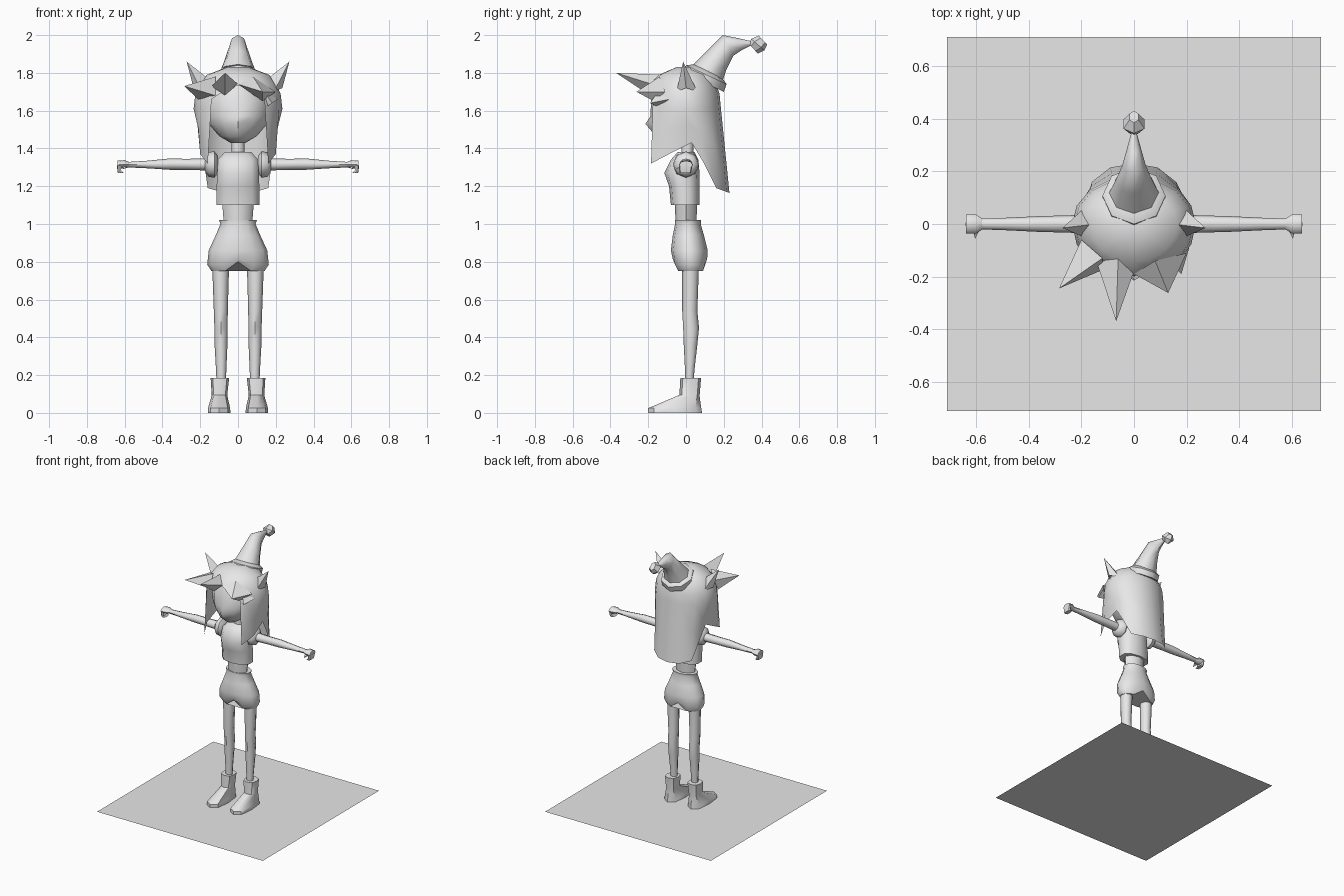
import bpy, bmesh, math
from mathutils import Vector

grey = bpy.data.materials.new("plain_grey")
grey.diffuse_color = (0.8, 0.8, 0.8, 1)


def make(name, verts, faces, angle=50):
    """Mesh object with consistent normals and smooth shading by angle."""
    me = bpy.data.meshes.new(name)
    me.from_pydata([tuple(v) for v in verts], [], faces)
    bm = bmesh.new()
    bm.from_mesh(me)
    bmesh.ops.remove_doubles(bm, verts=bm.verts, dist=0.0005)
    bmesh.ops.recalc_face_normals(bm, faces=bm.faces)
    bm.to_mesh(me)
    bm.free()
    me.materials.append(grey)
    ob = bpy.data.objects.new(name, me)
    bpy.context.collection.objects.link(ob)
    bpy.ops.object.select_all(action='DESELECT')
    ob.select_set(True)
    bpy.context.view_layer.objects.active = ob
    bpy.ops.object.shade_smooth_by_angle(angle=math.radians(angle))
    return ob


def spow(v, e):
    return math.copysign(abs(v) ** e, v)


def ring(front, back, w, cx=0, n=8, e=1.0):
    """Ring from a front (y, z) to a back (y, z) point, half width w in x."""
    f, b = Vector((cx, *front)), Vector((cx, *back))
    mid, half = (f + b) / 2, (f - b) / 2
    out = []
    for i in range(n):
        a = 2 * math.pi * i / n
        out.append(mid + half * spow(math.cos(a), e)
                   + Vector((w * spow(math.sin(a), e), 0, 0)))
    return out


def flat(z, yf, yb, w, cx=0, n=8, e=1.0):
    return ring((yf, z), (yb, z), w, cx, n, e)


def loft(name, rings, angle=50):
    n = len(rings[0])
    verts = [p for r in rings for p in r]
    faces = [(k * n + i, k * n + (i + 1) % n, (k + 1) * n + (i + 1) % n, (k + 1) * n + i)
             for k in range(len(rings) - 1) for i in range(n)]
    faces.append(tuple(range(n)))
    faces.append(tuple(range(len(verts) - n, len(verts))))
    return make(name, verts, faces, angle)


def spike(name, base, tip, angle=40):
    n = len(base)
    faces = [(i, (i + 1) % n, n) for i in range(n)] + [tuple(range(n))]
    return make(name, list(base) + [tip], faces, angle)


# Ground plate
h = 0.71
make("base_plate", [(-h, -h, 0), (h, -h, 0), (h, h, 0), (-h, h, 0)], [(0, 1, 2, 3)])

# Legs, boots, arms, hands and ears, mirrored left and right
for s, side in ((-1, "left"), (1, "right")):
    loft(side + "_leg", [
        flat(0.16, -0.005, 0.042, 0.025, s * 0.089),
        flat(0.22, -0.005, 0.044, 0.027, s * 0.089),
        flat(0.36, -0.012, 0.06, 0.034, s * 0.09),
        flat(0.45, -0.015, 0.069, 0.035, s * 0.09),
        flat(0.54, -0.02, 0.06, 0.037, s * 0.091),
        flat(0.82, -0.02, 0.07, 0.046, s * 0.092)])
    loft(side + "_boot", [
        flat(0.0, -0.2, 0.085, 0.06, s * 0.1, e=0.7),
        ring((-0.2, 0.025), (0.08, 0.03), 0.058, s * 0.1, e=0.7),
        ring((-0.035, 0.095), (0.072, 0.09), 0.041, s * 0.098, e=0.8),
        flat(0.185, -0.03, 0.08, 0.049, s * 0.096, e=0.8)])

    def xring(x, z, rz, ry, y=0.0, n=8):
        return [Vector((s * x, y + ry * math.sin(2 * math.pi * i / n),
                        z + rz * math.cos(2 * math.pi * i / n))) for i in range(n)]
    # Puffed sleeve, then the slim arm
    loft(side + "_sleeve", [xring(0.105, 1.315, 0.045, 0.045), xring(0.125, 1.315, 0.07, 0.07),
                            xring(0.155, 1.315, 0.065, 0.065), xring(0.175, 1.315, 0.035, 0.038)])
    loft(side + "_arm", [xring(0.15, 1.315, 0.032, 0.036), xring(0.28, 1.316, 0.029, 0.032),
                         xring(0.36, 1.317, 0.03, 0.03), xring(0.48, 1.315, 0.02, 0.024),
                         xring(0.59, 1.314, 0.014, 0.02)])
    # Palm with fingers curled down and a thumb in front
    loft(side + "_hand", [xring(0.575, 1.314, 0.014, 0.02), xring(0.60, 1.316, 0.022, 0.036),
                          xring(0.638, 1.313, 0.022, 0.036)])
    loft(side + "_fingers", [flat(1.31, -0.036, 0.034, 0.011, s * 0.629, 8, 0.5),
                             flat(1.285, -0.036, 0.03, 0.01, s * 0.629, 8, 0.5),
                             flat(1.27, -0.034, 0.026, 0.016, s * 0.62, 8, 0.5)])
    spike(side + "_thumb", [Vector((s * 0.582, -0.01, 1.31)), Vector((s * 0.612, -0.01, 1.32)),
                            Vector((s * 0.612, -0.02, 1.295))], Vector((s * 0.604, -0.057, 1.29)))
    # Pointed ear
    spike(side + "_ear", [Vector((s * 0.145, 0.0, 1.76)), Vector((s * 0.19, -0.05, 1.70)),
                          Vector((s * 0.235, 0.0, 1.72)), Vector((s * 0.19, 0.06, 1.70))],
          Vector((s * 0.272, -0.015, 1.86)))

# Shorts, hem raised between the legs
hem = flat(0.75, -0.05, 0.10, 0.14, n=12)
wide = flat(0.785, -0.07, 0.112, 0.163, n=12)
for p, q in zip(hem, wide):
    if abs(p.x) < 0.01:
        p.z += 0.05
        q.z += 0.03
loft("shorts", [hem, wide, flat(0.86, -0.08, 0.115, 0.155, n=12),
                flat(0.94, -0.07, 0.095, 0.118, n=12),
                flat(1.0, -0.058, 0.078, 0.093, n=12), flat(1.02, -0.058, 0.08, 0.1, n=12)])

# Waist, shirt and neck
loft("waist", [flat(1.0, -0.055, 0.055, 0.075), flat(1.13, -0.06, 0.06, 0.085)])
loft("shirt", [flat(1.10, -0.08, 0.072, 0.118, n=10, e=0.85),
               flat(1.2, -0.09, 0.072, 0.118, n=10, e=0.85),
               flat(1.27, -0.115, 0.072, 0.115, n=10, e=0.85),
               flat(1.34, -0.08, 0.065, 0.112, n=10, e=0.85),
               flat(1.38, -0.045, 0.045, 0.075, n=10)])
loft("neck", [flat(1.36, -0.025, 0.04, 0.036), flat(1.48, -0.025, 0.04, 0.034)])

# Head with a small pointed nose
nose = flat(1.53, -0.18, 0.13, 0.155, n=12)
nose[0].y = -0.215
loft("head", [flat(1.43, -0.12, 0.0, 0.04, n=12), flat(1.465, -0.16, 0.07, 0.1, n=12), nose,
              flat(1.57, -0.188, 0.15, 0.168, n=12), flat(1.66, -0.185, 0.16, 0.175, n=12),
              flat(1.74, -0.14, 0.13, 0.13, n=12)])

# Hair cap: azimuth from the front and hem point of each strand column
half_hem = [(0, 0, -0.195, 1.735), (20, 0.08, -0.19, 1.70), (36, 0.14, -0.175, 1.66),
            (48, 0.16, -0.185, 1.32), (68, 0.2, -0.09, 1.37), (90, 0.19, 0.03, 1.43),
            (112, 0.18, 0.09, 1.33), (135, 0.16, 0.16, 1.19), (160, 0.09, 0.215, 1.17),
            (180, 0, 0.23, 1.165)]
hem_pts = half_hem + [(360 - a, -x, y, z) for a, x, y, z in half_hem[-2:0:-1]]
rows = [(1.83, 0.25), (1.79, 0.70), (1.74, 0.86), (1.69, 0.96), (1.61, 1.0)]
verts, cols = [], len(hem_pts)
for z, r in rows:
    for a, hx, hy, hz in hem_pts:
        t = math.radians(a)
        ry = 0.205 if math.cos(t) > 0 else 0.185
        p = Vector((0.235 * r * math.sin(t), -ry * r * math.cos(t), z))
        verts.append(p if z > hz + 0.01 else Vector((hx, hy, hz)))
for t in (0.45, 1):
    for i, (a, hx, hy, hz) in enumerate(hem_pts):
        verts.append(verts[4 * cols + i].lerp(Vector((hx, hy, hz)), t))
faces = [tuple(range(cols))]
for k in range(len(rows) + 1):
    for i in range(cols):
        j = (i + 1) % cols
        f = (k * cols + i, k * cols + j, (k + 1) * cols + j, (k + 1) * cols + i)
        if len({tuple(round(c, 4) for c in verts[q]) for q in f}) > 2:
            faces.append(f)
make("hair", verts, faces)

# Fringe spikes
for name, tip, base in (
    ("fringe_side", (-0.285, -0.245, 1.73),
     [(-0.12, -0.13, 1.78), (-0.2, -0.06, 1.74), (-0.21, -0.09, 1.66), (-0.12, -0.175, 1.68)]),
    ("fringe_middle", (-0.068, -0.37, 1.80),
     [(-0.06, -0.12, 1.79), (-0.14, -0.15, 1.73), (-0.07, -0.19, 1.68), (0.0, -0.18, 1.74)]),
    ("fringe_other_side", (0.13, -0.262, 1.70),
     [(0.08, -0.14, 1.78), (0.0, -0.19, 1.74), (0.13, -0.17, 1.65), (0.2, -0.11, 1.70)]),
    ("fringe_small", (0.18, -0.19, 1.64),
     [(0.14, -0.15, 1.70), (0.15, -0.15, 1.62), (0.21, -0.09, 1.66)])):
    spike(name, [Vector(b) for b in base], Vector(tip))

# Tilted hat: band, bent cone and bobble
loft("hat_band", [ring((-0.015, 1.80), (0.2, 1.70), 0.118),
                  ring((0.0, 1.84), (0.215, 1.74), 0.12),
                  ring((0.04, 1.845), (0.19, 1.775), 0.095)])
loft("hat_cone", [ring((0.03, 1.835), (0.195, 1.76), 0.098),
                  ring((0.115, 1.92), (0.215, 1.82), 0.07),
                  ring((0.195, 2.0), (0.25, 1.89), 0.045),
                  ring((0.27, 1.985), (0.295, 1.92), 0.028),
                  ring((0.35, 1.967), (0.345, 1.945), 0.01)])
loft("hat_bobble", [ring((0.333, 1.955), (0.38, 1.902), 0.02, n=6),
                    ring((0.345, 1.98), (0.415, 1.92), 0.046, n=6),
                    ring((0.385, 1.997), (0.43, 1.95), 0.02, n=6)], 30)
